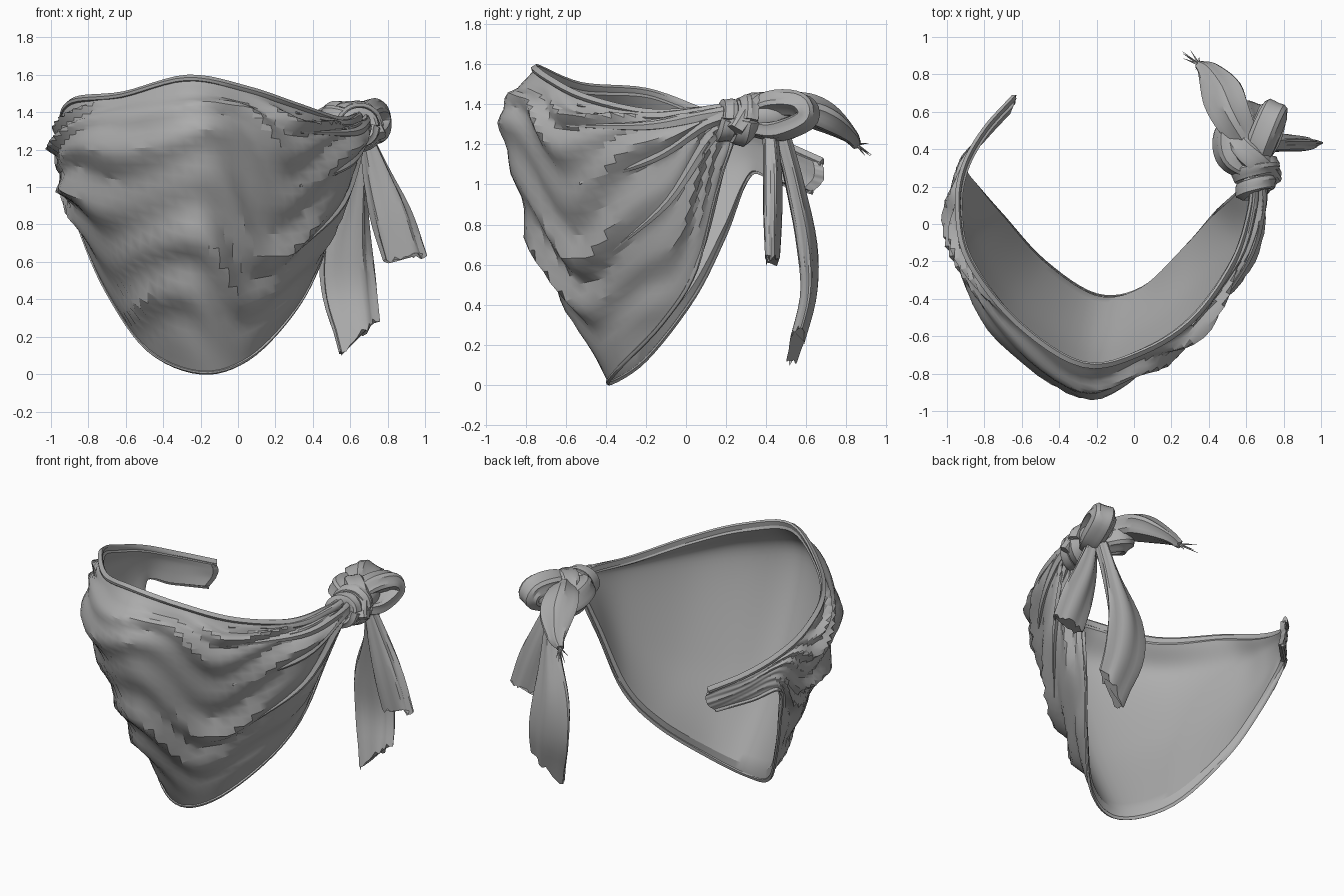
import bpy, bmesh, math, random
from mathutils import Vector

random.seed(4)
if "Cube" in bpy.data.objects:
    bpy.data.objects.remove(bpy.data.objects["Cube"], do_unlink=True)

cloth_grey = bpy.data.materials.new("cloth_grey")
cloth_grey.use_nodes = True
GREY = (0.42, 0.42, 0.42, 1)
cloth_grey.diffuse_color = GREY
shader = cloth_grey.node_tree.nodes["Principled BSDF"]
shader.inputs["Base Color"].default_value = GREY
shader.inputs["Roughness"].default_value = 0.9


def finish(name, bm, sharp=32):
    """Turn a bmesh into a shaded object."""
    bmesh.ops.recalc_face_normals(bm, faces=bm.faces)
    mesh = bpy.data.meshes.new(name)
    bm.to_mesh(mesh)
    bm.free()
    mesh.materials.append(cloth_grey)
    mesh.shade_smooth()
    mesh.set_sharp_from_angle(angle=math.radians(sharp))
    obj = bpy.data.objects.new(name, mesh)
    bpy.context.scene.collection.objects.link(obj)
    return obj


def spline(points, t):
    """Smooth curve through points of any dimension, t from 0 to 1."""
    last = len(points) - 1
    pos = min(max(t, 0), 1) * last
    i = min(int(pos), last - 1)
    f = pos - i
    b, c = Vector(points[i]), Vector(points[i + 1])
    a = Vector(points[i - 1]) if i > 0 else b * 2 - c
    d = Vector(points[i + 2]) if i + 2 <= last else c * 2 - b
    return b + (c - a) * (f / 2) + (a * 2 - b * 5 + c * 4 - d) * (f * f / 2) \
        + (b * 3 - a - c * 3 + d) * (f ** 3 / 2)


def strand(name, path, side, steps=18, sides=18, pleat=0.12, fray=0.0, slant=0.0):
    """Pleated band; each path point is x, y, z, half width, half thickness."""
    bm = bmesh.new()
    rings = []
    phase = random.uniform(0, math.tau)
    for s in range(steps + 1):
        t = s / steps
        p = spline(path, t)
        centre = p.to_3d()
        run = (spline(path, t + 0.01).to_3d() - spline(path, t - 0.01).to_3d()).normalized()
        across = Vector(side)
        across = (across - run * across.dot(run)).normalized()
        out = across.cross(run)
        ring = []
        for k in range(sides):
            ang = math.tau * k / sides
            ripple = 1 + pleat * math.sin(5 * ang + phase + 2 * t)
            co = centre + across * (p[3] * math.cos(ang) * ripple) + out * (p[4] * math.sin(ang) * ripple)
            if s == steps:
                co += run * (random.uniform(-fray, fray) - slant * math.cos(ang))
            ring.append(bm.verts.new(co))
        rings.append(ring)
    for a, b in zip(rings, rings[1:]):
        for k in range(sides):
            j = (k + 1) % sides
            bm.faces.new((a[k], a[j], b[j], b[k]))
    bm.faces.new(rings[0])
    bm.faces.new(rings[-1])
    return finish(name, bm)


# Guide lines of the cloth, from the loose left end round the front to the knot
rim = [(-.64, .68, 1.11), (-.8, .5, 1.19), (-.91, .3, 1.28), (-.94, .08, 1.36),
       (-.88, -.2, 1.46), (-.62, -.53, 1.49), (-.27, -.75, 1.58), (.05, -.68, 1.52),
       (.32, -.5, 1.43), (.53, -.2, 1.36), (.62, .08, 1.37), (.63, .27, 1.39)]
brow = [(-.63, .69, 1.06), (-.8, .51, 1.14), (-.92, .32, 1.22), (-.98, .1, 1.24),
        (-.96, -.17, 1.25), (-.72, -.6, 1.27), (-.27, -.92, 1.31), (.06, -.79, 1.28),
        (.36, -.57, 1.24), (.61, -.2, 1.26), (.69, .08, 1.33), (.68, .27, 1.37)]
middle = [(-.64, .68, 1.01), (-.81, .49, 1.08), (-.93, .32, 1.14), (-.95, .13, 1.02),
          (-.88, -.12, .9), (-.65, -.47, .76), (-.25, -.72, .64), (.06, -.61, .64),
          (.33, -.38, .68), (.56, -.1, .92), (.66, .12, 1.24), (.67, .27, 1.34)]
hem = [(-.66, .63, .96), (-.82, .46, 1.01), (-.93, .32, 1.05), (-.84, .2, .76),
       (-.7, .04, .44), (-.48, -.2, .13), (-.2, -.38, .01), (.05, -.34, .08),
       (.28, -.12, .31), (.43, .05, .58), (.56, .17, 1.02), (.63, .25, 1.27)]
guides = (rim, brow, middle, hem)


def base(u, v):
    return spline([spline(g, u) for g in guides], v)


def fold(u, v):
    """Height of the draped folds, strongest over the lower front."""
    phase = 6 * v + .5 * math.sin(15 * u) + .35 * math.sin(31 * u + 5 * v)
    row = math.floor(phase)
    crest = 1 - abs(2 * (phase - row) - 1)
    swell = .65 + .35 * math.sin(19 * u + 2.4 * row)
    reach = min(1, max(.1, (u - .12) * 5)) * (1 - .55 * max(0, u - .75) * 4)
    calm = 1 - .65 * math.exp(-((u - .53) / .1) ** 2 - ((v - .2) / .25) ** 2)
    edge = min(1, 6 * v, 6 * (1 - v))
    return .075 * (crest * swell - .3) * reach * calm * edge


# Draped cloth: folded outer skin and smooth lining joined along the border
COLS, ROWS = 72, 36
bm = bmesh.new()
outer, lining = [], []
for i in range(COLS + 1):
    u = i / COLS
    skin, back = [], []
    for j in range(ROWS + 1):
        v = j / ROWS
        p = base(u, v)
        along = base(min(u + .01, 1), v) - base(max(u - .01, 0), v)
        down = base(u, min(v + .02, 1)) - base(u, max(v - .02, 0))
        n = down.cross(along).normalized()
        skin.append(bm.verts.new(p + n * fold(u, v)))
        border = i in (0, COLS) or j in (0, ROWS)
        back.append(skin[-1] if border else bm.verts.new(p - n * .03))
    outer.append(skin)
    lining.append(back)
for grid in (outer, lining):
    for a, b in zip(grid, grid[1:]):
        for j in range(ROWS):
            bm.faces.new((a[j], a[j + 1], b[j + 1], b[j]))
finish("draped_cloth", bm, 28)

# Rolled borders along both long edges
for name, line, size in (("rolled_rim", rim, .02), ("rolled_hem", hem, .012)):
    strand(name, [(*p, size, size * .8) for p in line], (.2, .3, 1), steps=66, sides=8, pleat=.2)

# Gathered pleats running into the knot
for k in range(4):
    v = .08 + .2 * k
    path = [(*base(u, v), w, w * .7) for u, w in ((.72, .006), (.82, .02), (.91, .028), (1, .03))]
    strand(f"gathered_pleat_{k + 1}", path, (0, .2, 1), sides=10)

# Collar rings wrapped round the gathered neck
for name, y, size in (("front_collar", .2, .075), ("rear_collar", .29, .095)):
    ring = []
    for k in range(11):
        a = math.tau * k / 10
        ring.append((.65 + size * math.cos(a), y + .03 * math.sin(a + 1),
                     1.32 + size * math.sin(a), .045, .035))
    strand(name, ring, (0, 1, 0), steps=30, sides=14)

# Knot loops
left_loop = [(.63, .28, 1.33, .05, .04), (.67, .42, 1.4, .08, .06), (.73, .57, 1.4, .08, .06),
             (.75, .6, 1.33, .075, .05), (.72, .46, 1.27, .07, .05), (.66, .33, 1.28, .05, .04)]
right_loop = [(.62, .27, 1.36, .05, .04), (.51, .35, 1.37, .07, .06), (.49, .47, 1.34, .08, .06),
              (.55, .54, 1.3, .07, .06), (.63, .45, 1.28, .06, .05)]
cross_band = [(.75, .24, 1.27, .05, .04), (.68, .32, 1.4, .07, .04), (.59, .4, 1.42, .07, .04),
              (.52, .5, 1.36, .05, .04)]
strand("left_knot_loop", left_loop, (1, -.4, .2), steps=24)
strand("right_knot_loop", right_loop, (.3, .2, 1), steps=24)
strand("knot_cross_band", cross_band, (.6, .8, 0), steps=20)
bm = bmesh.new()
bmesh.ops.create_icosphere(bm, subdivisions=3, radius=.115)
for vert in bm.verts:
    vert.co = Vector((vert.co.x, vert.co.y * 1.3, vert.co.z * .85)) + Vector((.63, .4, 1.34))
finish("knot_core", bm)

# Rear tail with a thready tip
rear_tail = [(.6, .44, 1.38, .07, .06), (.52, .58, 1.38, .1, .075), (.47, .7, 1.33, .105, .07),
             (.4, .81, 1.25, .06, .04), (.35, .85, 1.2, .025, .025)]
strand("rear_tail", rear_tail, (.8, .5, 0), fray=.01)
for k in range(7):
    tip = Vector((.35, .85, 1.2))
    aim = Vector((random.uniform(-.09, 0), random.uniform(-.03, .08), random.uniform(-.06, .02)))
    thread = [(*(tip + aim * t), .007 * (1.1 - t), .007 * (1.1 - t)) for t in (-.3, .4, 1)]
    strand(f"tip_thread_{k + 1}", thread, (.3, .2, 1), steps=4, sides=5, pleat=0)

# Hanging tails with torn ends
long_tail = [(.66, .48, 1.24, .04, .04), (.63, .54, 1, .06, .045), (.58, .6, .7, .125, .05),
             (.59, .61, .45, .14, .04), (.64, .55, .2, .115, .035)]
short_tail = [(.69, .42, 1.26, .035, .035), (.75, .43, 1.05, .075, .045),
              (.82, .43, .84, .105, .045), (.89, .43, .62, .11, .035)]
strand("long_hanging_tail", long_tail, (1, 0, 0), sides=28, fray=.025, slant=.08)
strand("short_hanging_tail", short_tail, (1, 0, 0), sides=28, fray=.02, slant=-.02)
